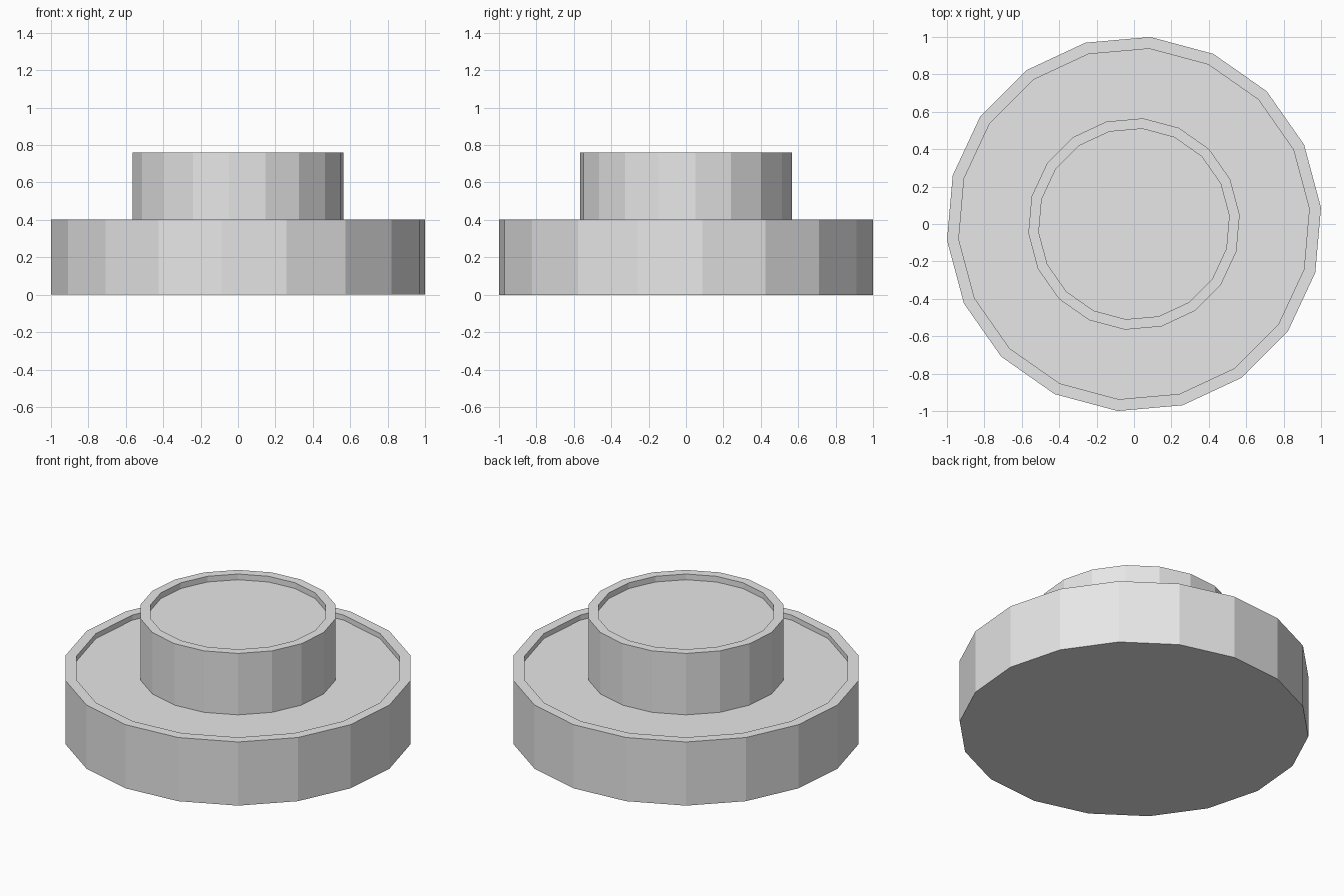
import bpy, bmesh
from math import radians
from mathutils import Matrix, Vector

if "Cube" in bpy.data.objects:
    bpy.data.objects.remove(bpy.data.objects["Cube"])

SIDES = 18
TURN = Matrix.Rotation(radians(-5), 4, 'Z')

# Single plain grey for the whole model
grey = bpy.data.materials.new("light_grey")
grey.use_nodes = True
colour = (0.8, 0.8, 0.8, 1)
grey.diffuse_color = colour
grey.node_tree.nodes["Principled BSDF"].inputs["Base Color"].default_value = colour


def rimmed_drum(name, radius, bottom, top, rim, recess):
    """Flat-sided drum with a raised rim around a sunken top."""
    bm = bmesh.new()
    place = Matrix.Translation((0, 0, (bottom + top) / 2)) @ TURN
    bmesh.ops.create_cone(bm, cap_ends=True, segments=SIDES, radius1=radius,
                          radius2=radius, depth=top - bottom, matrix=place)
    bm.normal_update()
    lid = max(bm.faces, key=lambda f: f.normal.z)
    # Inset the lid for the rim, then sink the middle
    bmesh.ops.inset_individual(bm, faces=[lid], thickness=rim)
    sunk = bmesh.ops.extrude_discrete_faces(bm, faces=[lid])["faces"][0]
    bmesh.ops.translate(bm, verts=sunk.verts, vec=Vector((0, 0, -recess)))
    bmesh.ops.recalc_face_normals(bm, faces=bm.faces)
    mesh = bpy.data.meshes.new(name)
    bm.to_mesh(mesh)
    bm.free()
    mesh.materials.append(grey)
    obj = bpy.data.objects.new(name, mesh)
    bpy.context.collection.objects.link(obj)
    return obj


# Wide lower tier and narrow upper tier standing on its sunken floor
rimmed_drum("lower_tier", 1.0035, 0, 0.403, 0.063, 0.032)
rimmed_drum("upper_tier", 0.567, 0.371, 0.76, 0.056, 0.036)
